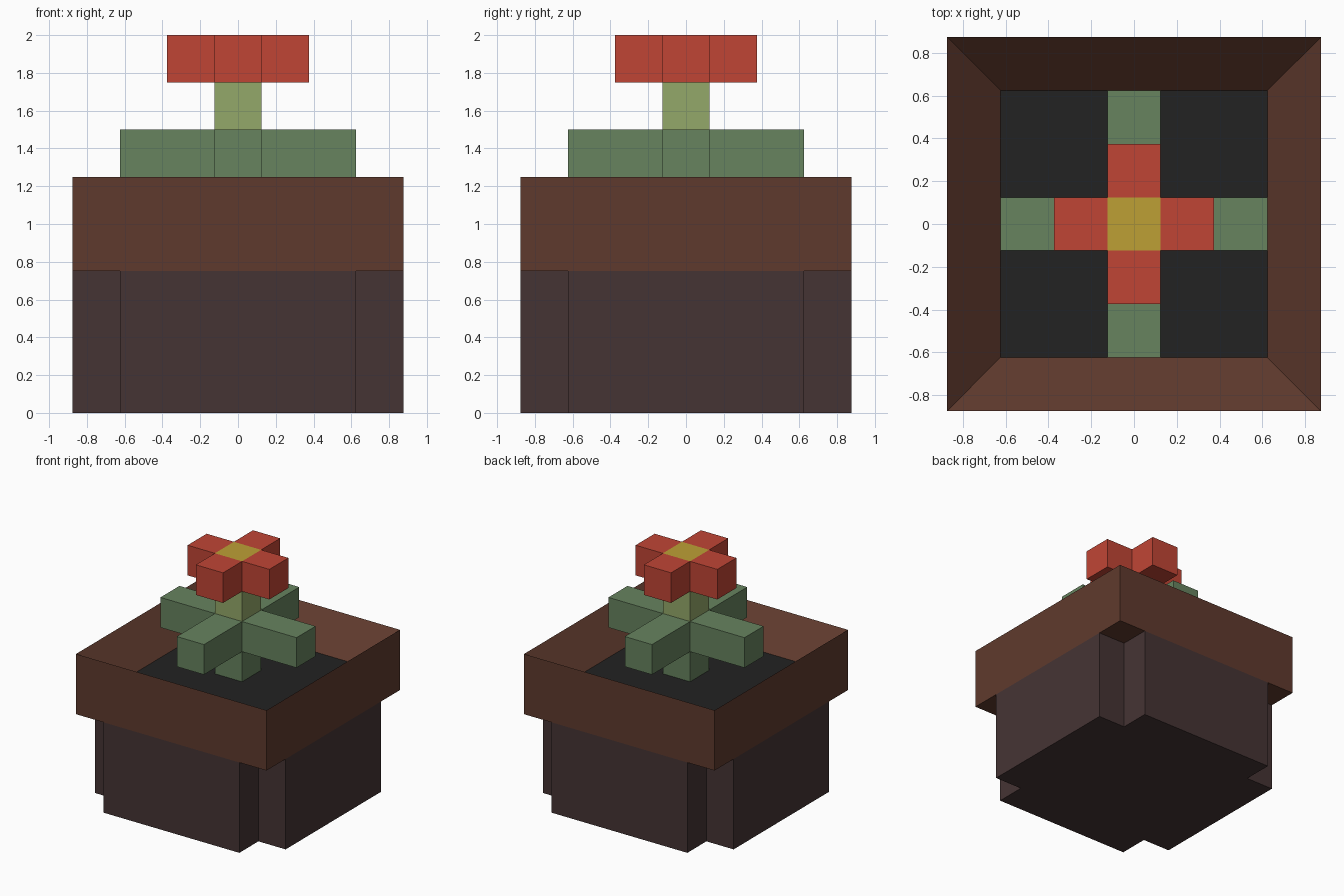
import bpy
import bmesh
from mathutils import Vector

cube = bpy.data.objects.get("Cube")
if cube:
    bpy.data.objects.remove(cube)


def material(name, hex_code):
    """Flat colour from an sRGB hex code, stored as linear values."""
    srgb = [int(hex_code[i:i + 2], 16) / 255 for i in (0, 2, 4)]
    colour = [c / 12.92 if c < 0.04045 else ((c + 0.055) / 1.055) ** 2.4 for c in srgb] + [1]
    mat = bpy.data.materials.new(name)
    mat.use_nodes = True
    mat.diffuse_color = colour
    mat.node_tree.nodes["Principled BSDF"].inputs["Base Color"].default_value = colour
    return mat


pot_brown = material("dark pot brown", "453434")
rim_brown = material("rim brown", "5F3A2D")
soil_black = material("soil black", "222222")
leaf_green = material("leaf green", "67835F")
stem_green = material("light stem green", "94A86A")
petal_red = material("petal red", "C04535")
pollen_yellow = material("pollen yellow", "BDA035")


def block(half, z0, z1):
    """Square block centred on the z axis."""
    bm = bmesh.new()
    bmesh.ops.create_cube(bm, size=1)
    bmesh.ops.scale(bm, vec=(2 * half, 2 * half, z1 - z0), verts=bm.verts)
    bmesh.ops.translate(bm, vec=(0, 0, (z0 + z1) / 2), verts=bm.verts)
    bm.normal_update()
    return bm


def cross(half, reach, z0, z1):
    """Block whose four sides are pulled outward into arms."""
    bm = block(half, z0, z1)
    sides = [f for f in bm.faces if abs(f.normal.z) < 0.5]
    for face in bmesh.ops.extrude_discrete_faces(bm, faces=sides)["faces"]:
        bmesh.ops.translate(bm, vec=face.normal * (reach - half), verts=face.verts)
    bm.normal_update()
    return bm


def top_centre(bm):
    bm.normal_update()
    return next(f for f in bm.faces if f.normal.z > 0.9
                and f.calc_center_median().xy.length < 0.01)


def finish(name, bm, *mats):
    bmesh.ops.recalc_face_normals(bm, faces=bm.faces)
    mesh = bpy.data.meshes.new(name)
    bm.to_mesh(mesh)
    bm.free()
    for mat in mats:
        mesh.materials.append(mat)
    obj = bpy.data.objects.new(name, mesh)
    bpy.context.collection.objects.link(obj)
    return obj


# Pot body with notched corners
finish("pot_body", cross(0.625, 0.875, 0, 0.75), pot_brown)

# Square rim, hollowed down to the soil
rim = block(0.875, 0.75, 1.25)
soil = top_centre(rim)
bmesh.ops.inset_region(rim, faces=[soil], thickness=0.25, use_even_offset=True)
bmesh.ops.translate(rim, vec=Vector((0, 0, -0.25)), verts=soil.verts)
soil.material_index = 1
finish("pot_rim_and_soil", rim, rim_brown, soil_black)

# Stem below and above the leaves
finish("lower_stem", block(0.125, 1.0, 1.25), leaf_green)
finish("leaves", cross(0.125, 0.625, 1.25, 1.5), leaf_green)
finish("upper_stem", block(0.125, 1.5, 1.75), stem_green)

# Flower with a yellow centre
flower = cross(0.125, 0.375, 1.75, 2.0)
top_centre(flower).material_index = 1
finish("flower", flower, petal_red, pollen_yellow)
